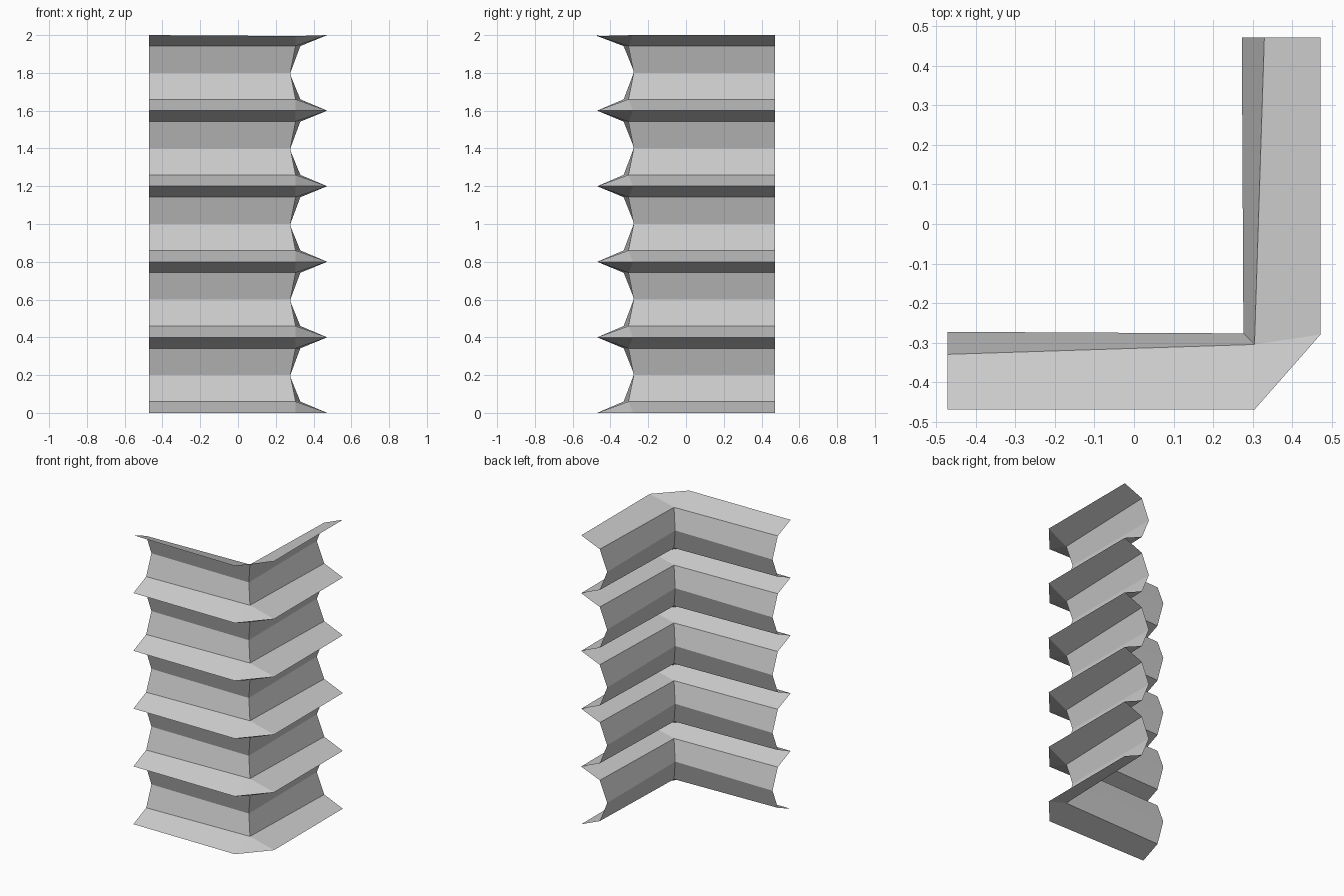
import bpy, bmesh

if "Cube" in bpy.data.objects:
    bpy.data.objects.remove(bpy.data.objects["Cube"])

PLEATS = 5
PITCH = 0.4

bm = bmesh.new()


def ring(points, z):
    return [bm.verts.new((x, y, z)) for x, y in points]


# Plan outlines of the L-shaped bellows corner: pleat tip, shoulder and valley
TIP = [(-0.472, -0.47), (0.305, -0.47), (0.472, -0.28), (0.472, 0.472)]
SHOULDER = [(-0.472, -0.33), (0.305, -0.305), (0.33, 0.472)]
VALLEY = [(-0.472, -0.273), (0.277, -0.277), (0.273, 0.472)]


def flare(tip, sh, up):
    # Chamfered band between a pleat tip and its shoulder
    faces = [(tip[0], tip[1], sh[1], sh[0]),
             (tip[1], tip[2], sh[1]),
             (tip[2], tip[3], sh[2], sh[1])]
    for f in faces:
        bm.faces.new(f if up else f[::-1])


def wall(low, high):
    # Mitred band between shoulder and valley
    for i in range(2):
        bm.faces.new((low[i], low[i + 1], high[i + 1], high[i]))


# Stacked pleats
tip = ring(TIP, 0)
for k in range(PLEATS):
    z = k * PITCH
    lower = ring(SHOULDER, z + 0.06)
    valley = ring(VALLEY, z + 0.2)
    upper = ring(SHOULDER, z + 0.342)
    flare(tip, lower, True)
    wall(lower, valley)
    wall(valley, upper)
    tip = ring(TIP, z + PITCH)
    flare(tip, upper, False)

# Slight sag of the uppermost corner
tip[1].co.z -= 0.005

mesh = bpy.data.meshes.new("bellows_corner")
bm.to_mesh(mesh)
bm.free()
obj = bpy.data.objects.new("bellows_corner", mesh)
bpy.context.collection.objects.link(obj)
